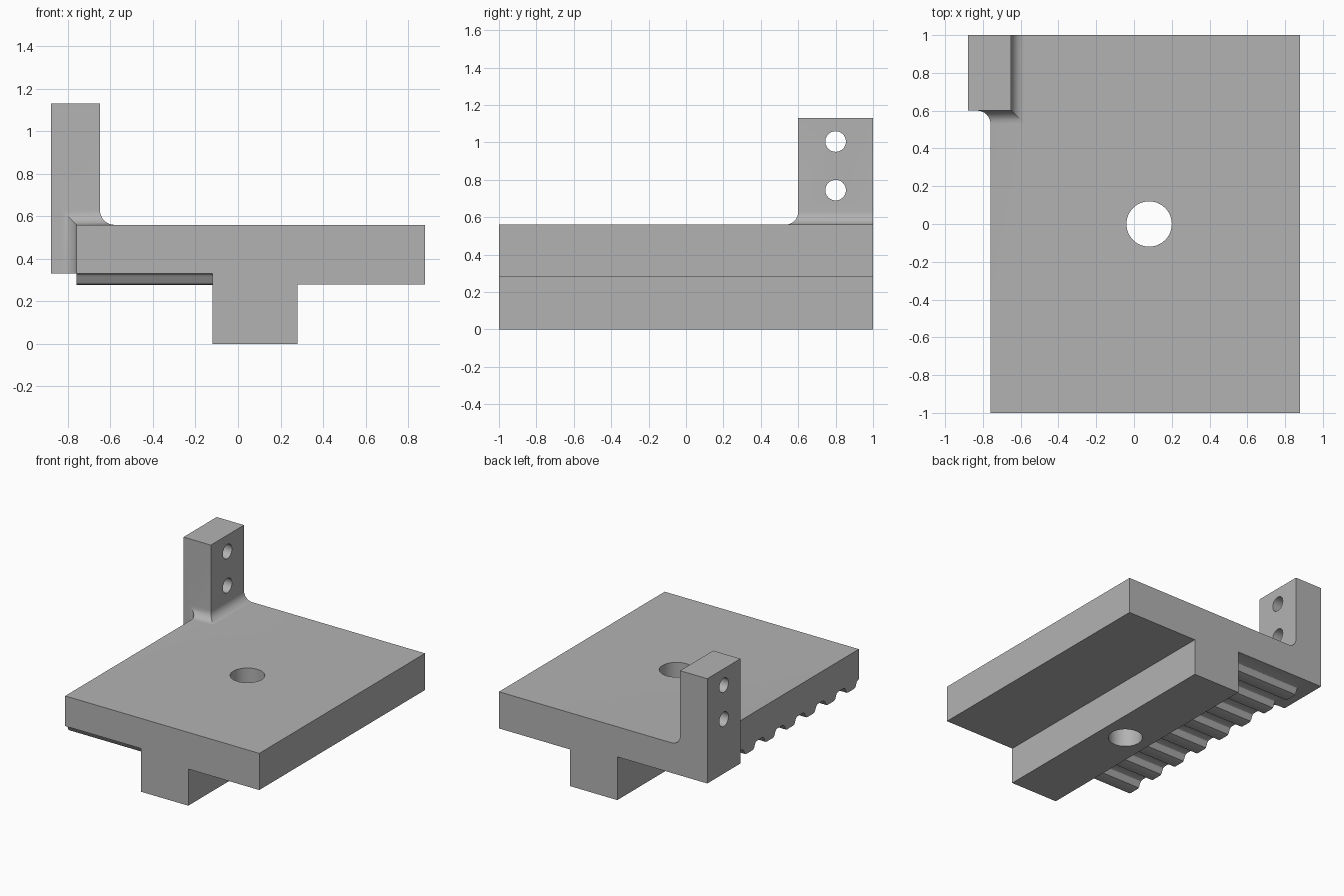
import bpy, bmesh, math
from mathutils import Matrix

cube = bpy.data.objects.get("Cube")
if cube:
    bpy.data.objects.remove(cube, do_unlink=True)

grey = bpy.data.materials.new("plain grey")
grey.use_nodes = True
colour = (0.45, 0.45, 0.45, 1)
grey.diffuse_color = colour
grey.node_tree.nodes["Principled BSDF"].inputs["Base Color"].default_value = colour

FLOOR, TOP = 0.33, 0.56      # underside of the toothed wing, top of the plate
LEFT, RIGHT = -0.76, 0.88    # plate sides
POST_OUT, POST_IN, POST_FRONT = -0.88, -0.65, 0.6
RADIUS = 0.07


def finish(name, bm):
    bmesh.ops.recalc_face_normals(bm, faces=bm.faces[:])
    mesh = bpy.data.meshes.new(name)
    bm.to_mesh(mesh)
    bm.free()
    mesh.materials.append(grey)
    obj = bpy.data.objects.new(name, mesh)
    bpy.context.collection.objects.link(obj)
    return obj


def loft(name, rings):
    """Closed solid through rings of equal point count, with end caps."""
    bm = bmesh.new()
    rows = [[bm.verts.new(p) for p in ring] for ring in rings]
    for a, b in zip(rows, rows[1:]):
        for i in range(len(a)):
            j = (i + 1) % len(a)
            bm.faces.new((a[i], a[j], b[j], b[i]))
    bm.faces.new(rows[0])
    bm.faces.new(rows[-1])
    return finish(name, bm)


def cylinder(name, centre, radius, depth, axis):
    bm = bmesh.new()
    turn = Matrix.Rotation(math.pi / 2, 4, 'Y') if axis == 'X' else Matrix()
    bmesh.ops.create_cone(bm, cap_ends=True, segments=48, radius1=radius,
                          radius2=radius, depth=depth,
                          matrix=Matrix.Translation(centre) @ turn)
    return finish(name, bm)


# Plate with the guide rib underneath, as one extruded section
section = [(LEFT, FLOOR), (-0.12, FLOOR), (-0.12, 0), (0.28, 0), (0.28, 0.28),
           (RIGHT, 0.28), (RIGHT, TOP), (LEFT, TOP)]
plate = loft("toothed_plate", [[(x, y, z) for x, z in section] for y in (-1, 1)])

# Upright post in the rear corner
post = loft("post", [[(POST_OUT, POST_FRONT, z), (POST_IN, POST_FRONT, z),
                      (POST_IN, 1, z), (POST_OUT, 1, z)] for z in (FLOOR, 1.13)])

# Mitred fillet: inner side, front, then down the outer side of the plate
profile = [(-0.02, -0.02), (RADIUS, -0.02)]
for k in range(11):
    a = math.pi / 2 * k / 10
    profile.append((RADIUS * (1 - math.sin(a)), RADIUS * (1 - math.cos(a))))
profile.append((-0.02, RADIUS))
path = [lambda e, d: (POST_IN + e, 1, TOP + d),
        lambda e, d: (POST_IN + e, POST_FRONT - e, TOP + d),
        lambda e, d: (LEFT - d, POST_FRONT - e, TOP + d),
        lambda e, d: (LEFT - d, POST_FRONT - e, FLOOR)]
fillet = loft("post_fillet", [[p(e, d) for e, d in profile] for p in path])

# Belt teeth under the wing
half = [(0.09, FLOOR + 0.02), (0.09, FLOOR), (0.075, 0.324), (0.066, 0.312),
        (0.058, 0.292), (0.05, 0.282), (0.038, 0.278)]
outline = half + [(-y, z) for y, z in reversed(half)]
teeth = []
for n in range(8):
    mid = -0.905 + 0.245 * n
    teeth.append(loft("belt_tooth", [[(x, mid + y, z) for y, z in outline]
                                     for x in (LEFT, -0.1)]))

# Bores through the plate and the post
bores = [cylinder("plate_bore", (0.08, 0, 0.3), 0.12, 1, 'Z')]
for z in (0.745, 1.005):
    bores.append(cylinder("post_bore", (-0.76, 0.8, z), 0.055, 0.6, 'X'))


def combine(tools, operation):
    for tool in tools:
        mod = plate.modifiers.new(tool.name, 'BOOLEAN')
        mod.operation = operation
        mod.solver = 'EXACT'
        mod.object = tool


combine([post, fillet] + teeth, 'UNION')
combine(bores, 'DIFFERENCE')

# Fix the result into one solid and drop the helper solids
bpy.ops.object.select_all(action='DESELECT')
plate.select_set(True)
bpy.context.view_layer.objects.active = plate
bpy.ops.object.convert(target='MESH')
for tool in [post, fillet] + teeth + bores:
    bpy.data.objects.remove(tool, do_unlink=True)
bpy.ops.object.shade_smooth_by_angle(angle=math.radians(30))
